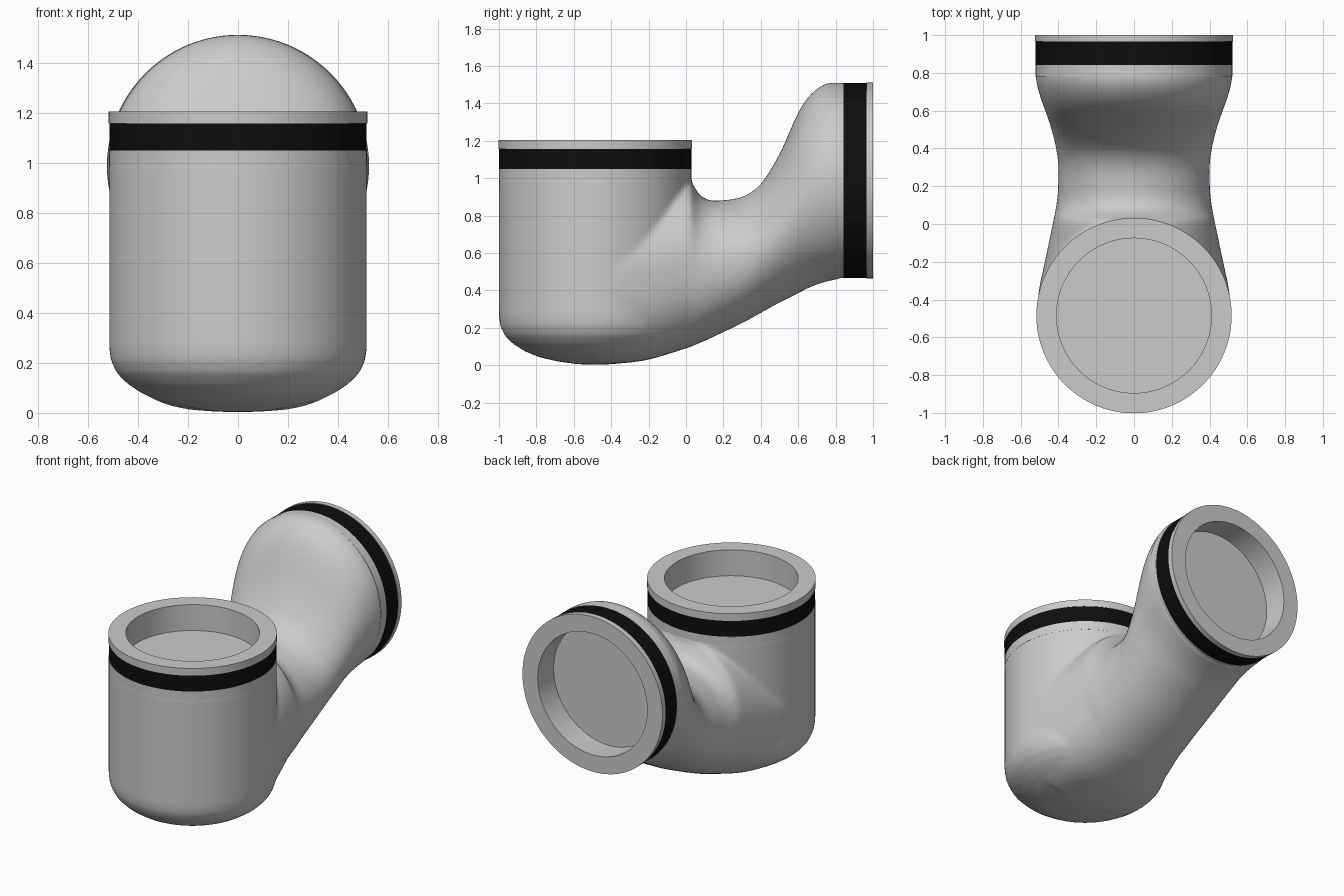
import bpy, bmesh, math
from mathutils import Matrix, Vector

if "Cube" in bpy.data.objects:
    bpy.data.objects.remove(bpy.data.objects["Cube"])

CUP_AXIS = Matrix.Translation((0, -0.485, 0))
# local z becomes world +y for the rear outlet
OUT_AXIS = Matrix.Translation((0, 0, 0.987)) @ Matrix.Rotation(-math.pi / 2, 4, 'X')


def skin(bm, rings, closed=False):
    """Bridge consecutive rings of points, capping the ends unless closed."""
    vr = [[bm.verts.new(p) for p in r] for r in rings]
    n = len(vr[0])
    pairs = list(zip(vr, vr[1:])) + ([(vr[-1], vr[0])] if closed else [])
    for a, b in pairs:
        for i in range(n):
            j = (i + 1) % n
            bm.faces.new((a[i], a[j], b[j], b[i]))
    if not closed:
        bm.faces.new(vr[0])
        bm.faces.new(vr[-1])


def lathe(profile, matrix, n=96):
    return [[matrix @ Vector((r * math.cos(2 * math.pi * i / n),
                              r * math.sin(2 * math.pi * i / n), z))
             for i in range(n)] for r, z in profile]


def finish(bm, name, mat=None, mods=()):
    bmesh.ops.recalc_face_normals(bm, faces=bm.faces[:])
    me = bpy.data.meshes.new(name)
    bm.to_mesh(me)
    bm.free()
    ob = bpy.data.objects.new(name, me)
    bpy.context.collection.objects.link(ob)
    bpy.ops.object.select_all(action='DESELECT')
    ob.select_set(True)
    bpy.context.view_layer.objects.active = ob
    for kind, props in mods:
        m = ob.modifiers.new(kind, kind)
        for k, v in props.items():
            setattr(m, k, v)
        bpy.ops.object.modifier_apply(modifier=m.name)
    bpy.ops.object.shade_smooth_by_angle(angle=math.radians(40))
    if mat:
        ob.data.materials.append(mat)
    return ob


# neck sections: y, top z, bottom z, half width, fullness of lower half
keys = [(-.485, .95, .004, .512, 3), (-.35, .95, .01, .503, 2.9),
        (-.2, .96, .03, .472, 2.7), (0, .995, .09, .43, 2.4),
        (.04, .96, .105, .422, 2.35), (.07, .915, .118, .416, 2.3),
        (.11, .888, .135, .41, 2.25), (.17, .88, .163, .403, 2.2),
        (.3, .9, .225, .4, 2.1), (.4, .97, .28, .413, 2),
        (.5, 1.13, .335, .437, 2), (.6, 1.35, .385, .47, 2),
        (.67, 1.45, .42, .495, 2), (.75, 1.505, .447, .516, 2),
        (.83, 1.51, .464, .523, 2)]


def spline(keys, steps=6):
    out = []
    for i in range(len(keys) - 1):
        p = [Vector(keys[max(0, min(len(keys) - 1, i + k))]) for k in (-1, 0, 1, 2)]
        for s in range(steps):
            t = s / steps
            out.append(0.5 * (2 * p[1] + (p[2] - p[0]) * t
                              + (2 * p[0] - 5 * p[1] + 4 * p[2] - p[3]) * t * t
                              + (3 * p[1] - p[0] - 3 * p[2] + p[3]) * t ** 3))
    return out + [Vector(keys[-1])]


def section(y, top, bot, w, e, n=96):
    mid, h, pts = (top + bot) / 2, (top - bot) / 2, []
    for i in range(n):
        a = 2 * math.pi * i / n
        c, s = math.cos(a), math.sin(a)
        q = 2 / (e if s < 0 else 2)
        pts.append((w * math.copysign(abs(c) ** q, c), y,
                    mid + h * math.copysign(abs(s) ** q, s)))
    return pts


# body: domed cup and neck fused into one smooth skin
bm = bmesh.new()
dome = [(.001, .002), (.1, .006), (.2, .02), (.3, .043), (.38, .076), (.44, .115),
        (.485, .16), (.508, .21), (.515, .26), (.515, 1.01)]
skin(bm, lathe(dome, CUP_AXIS))
skin(bm, [section(*k) for k in spline(keys)])
finish(bm, "pipe_body", None, [
    ('REMESH', {'mode': 'VOXEL', 'voxel_size': 0.014}),
    ('SMOOTH', {'factor': 0.5, 'iterations': 6})])

black = bpy.data.materials.new("black_seal")
black.diffuse_color = (0.004, 0.004, 0.004, 1)
black.use_nodes = True
black.node_tree.nodes["Principled BSDF"].inputs["Base Color"].default_value = black.diffuse_color


def collar(name, axis, end, r, band, lip):
    """Recessed grey collar with a black seal; end, band and lip lie along the axis."""
    bm = bmesh.new()
    skin(bm, lathe([(.001, end - .175), (.41, end - .175), (.41, end), (r + .002, end),
                    (r + .002, lip), (r - .02, lip), (r - .02, band), (r, band),
                    (r, band - .06), (.001, band - .06)], axis))
    finish(bm, name + "_collar")
    bm = bmesh.new()
    skin(bm, lathe([(r - .03, band), (r - .001, band), (r - .001, lip), (r - .03, lip)],
                   axis), closed=True)
    finish(bm, name + "_seal", black)


collar("top_inlet", CUP_AXIS, 1.205, .515, 1.048, 1.156)
collar("rear_outlet", OUT_AXIS, 1.0, .522, .842, .966)
